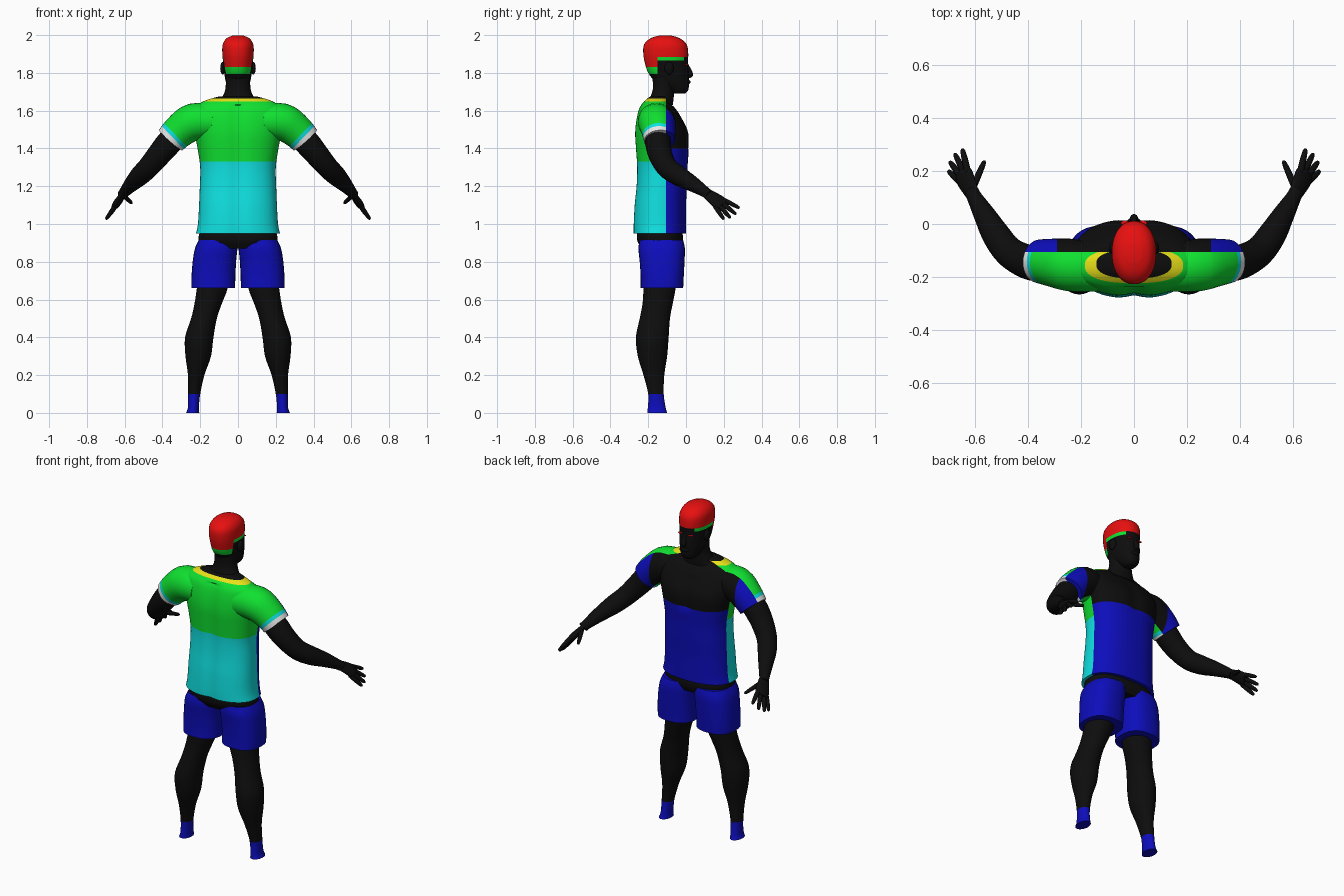
import bpy, bmesh, math
from mathutils import Vector

if "Cube" in bpy.data.objects:
    bpy.data.objects.remove(bpy.data.objects["Cube"])

COLOURS = {
    "black": (0.004, 0.004, 0.004), "blue": (0.004, 0.004, 0.5),
    "cyan": (0.005, 0.75, 0.75), "green": (0.005, 0.75, 0.03),
    "red": (0.8, 0.005, 0.005), "yellow": (0.85, 0.8, 0.01),
    "white": (0.8, 0.8, 0.8),
}
MATS = {}
for label, rgb in COLOURS.items():
    m = bpy.data.materials.new(label)
    m.use_nodes = True
    m.diffuse_color = (*rgb, 1)
    m.node_tree.nodes["Principled BSDF"].inputs["Base Color"].default_value = (*rgb, 1)
    MATS[label] = m


def smooth_rows(rows, steps):
    """Catmull-Rom interpolation of rows of numbers."""
    rows = [Vector(r) for r in rows]
    out = []
    for i in range(len(rows) - 1):
        a, b, c, d = rows[max(i - 1, 0)], rows[i], rows[i + 1], rows[min(i + 2, len(rows) - 1)]
        for k in range(steps):
            t = k / steps
            out.append(b + (c - a) * (t / 2) + (a * 2 - b * 5 + c * 4 - d) * (t * t / 2)
                       + (b * 3 - a - c * 3 + d) * (t ** 3 / 2))
    return out + [rows[-1]]


def finish(name, bm, colour, cuts=()):
    """Cut along colour borders, colour the faces and make the object."""
    for point, normal in cuts:
        bmesh.ops.bisect_plane(bm, geom=bm.verts[:] + bm.edges[:] + bm.faces[:],
                               plane_co=point, plane_no=normal)
    bmesh.ops.recalc_face_normals(bm, faces=bm.faces[:])
    slots = []
    for f in bm.faces:
        label = colour if isinstance(colour, str) else colour(f.calc_center_median())
        if label not in slots:
            slots.append(label)
        f.material_index = slots.index(label)
    mesh = bpy.data.meshes.new(name)
    bm.to_mesh(mesh)
    bm.free()
    for label in slots:
        mesh.materials.append(MATS[label])
    ob = bpy.data.objects.new(name, mesh)
    bpy.context.collection.objects.link(ob)
    bpy.ops.object.select_all(action="DESELECT")
    ob.select_set(True)
    bpy.context.view_layer.objects.active = ob
    bpy.ops.object.shade_smooth_by_angle(angle=math.radians(50))
    return ob


def skin(rings, sides, power=2.0):
    """Bridge rings given as (centre, u axis, v axis), closing both ends."""
    bm = bmesh.new()
    loops = []
    for c, u, v in rings:
        loop = []
        for k in range(sides):
            a = math.tau * k / sides
            p, q = math.cos(a), math.sin(a)
            p = math.copysign(abs(p) ** (2 / power), p)
            q = math.copysign(abs(q) ** (2 / power), q)
            loop.append(bm.verts.new(c + u * p + v * q))
        loops.append(loop)
    for lo, hi in zip(loops, loops[1:]):
        for k in range(sides):
            n = (k + 1) % sides
            bm.faces.new((lo[k], lo[n], hi[n], hi[k]))
    bm.faces.new(loops[0])
    bm.faces.new(loops[-1])
    return bm


def column(rows, side=1, sides=32, power=2.0):
    """Upright loft; each row is z, x min, x max, y back, y front."""
    return skin([(Vector((side * (r[1] + r[2]) / 2, (r[3] + r[4]) / 2, r[0])),
                  Vector(((r[2] - r[1]) / 2, 0, 0)), Vector((0, (r[4] - r[3]) / 2, 0)))
                 for r in smooth_rows(rows, 4)], sides, power)


def tube(rows, side=1, sides=16, wide=(0, 1, 0), flat=1.0):
    """Loft along a path; each row is x, y, z, radius."""
    pts = smooth_rows(rows, 4)
    rings = []
    for i, p in enumerate(pts):
        t = (pts[min(i + 1, len(pts) - 1)] - pts[max(i - 1, 0)]).to_3d().normalized()
        w = Vector(wide)
        u = (w - t * w.dot(t)).normalized()
        rings.append((p.to_3d(), u * p[3], t.cross(u) * p[3] * flat))
    bm = skin(rings, sides)
    for v in bm.verts:
        v.co.x *= side
    return bm


def ball(name, centre, size, colour):
    bm = bmesh.new()
    bmesh.ops.create_uvsphere(bm, u_segments=16, v_segments=10, radius=1)
    for v in bm.verts:
        v.co = Vector(a * b + c for a, b, c in zip(v.co, size, centre))
    return finish(name, bm, colour)


def level(z):
    return ((0, 0, z), (0, 0, 1))


def depth(y):
    return ((0, y, 0), (0, 1, 0))


SEAM = -0.105


# Shirt body
def shirt_colour(c):
    if c.z > 1.664:
        return "black"
    if c.y > SEAM:
        return "black" if c.z > 1.4 else "blue"
    if c.z > 1.648:
        return "yellow"
    return "green" if c.z > 1.33 else "cyan"


body = [(0.95, .222, -.28, .0), (1.0, .212, -.28, .0), (1.1, .206, -.275, .0),
        (1.2, .202, -.265, .005), (1.3, .2, -.262, .008), (1.4, .214, -.268, .015),
        (1.48, .23, -.272, .015), (1.55, .24, -.265, -.015), (1.61, .23, -.25, -.055),
        (1.64, .2, -.23, -.085), (1.66, .155, -.21, -.095), (1.675, .1, -.19, -.1)]
bm = column([(z, -w, w, b, f) for z, w, b, f in body], sides=64, power=2.4)
for v in bm.verts:  # spine and breastbone grooves
    groove = math.exp(-(v.co.x / 0.035) ** 2)
    if v.co.y < -0.2 and v.co.z < 1.63:
        v.co.y += 0.012 * groove
    elif v.co.y > -0.03 and v.co.z > 1.38:
        v.co.y -= 0.012 * groove
finish("shirt_body", bm, shirt_colour,
       [level(1.33), level(1.4), level(1.648), level(1.664), depth(SEAM)])

# Neck and hips
finish("neck", column([(1.63, -.12, .12, -.21, -.07), (1.67, -.085, .085, -.19, -.065),
                       (1.72, -.066, .066, -.175, -.06), (1.8, -.066, .066, -.18, -.05)]), "black")
finish("hips", column([(.87, -.19, .19, -.235, -.03), (.92, -.21, .21, -.26, -.015),
                       (1.0, -.19, .19, -.25, -.03)], power=2.5), "black")


# Head with short hair and a trimmed hairline
def head_colour(c):
    edge = 1.885 if c.y > -0.15 else 1.83
    if c.z > edge:
        return "red"
    low = 1.865 if c.y > -0.15 else 1.795
    return "green" if c.z > low and c.y < -0.01 else "black"


skull = [(1.69, .03, -.07, -.005), (1.71, .048, -.1, .012), (1.75, .064, -.16, .016),
         (1.8, .073, -.2, .015), (1.85, .078, -.217, .01), (1.9, .083, -.226, .012),
         (1.95, .081, -.222, .004), (1.982, .062, -.19, -.03), (1.997, .03, -.145, -.075)]
finish("head", column([(z, -w, w, b, f) for z, w, b, f in skull], sides=40, power=2.2), head_colour,
       [level(z) for z in (1.795, 1.83, 1.865, 1.885)] + [depth(-.15), depth(-.01)])
finish("nose", tube([(0, .005, 1.845, .007), (0, .018, 1.81, .012), (0, .022, 1.79, .015),
                     (0, .01, 1.778, .008)], wide=(1, 0, 0)), "black")
ball("lips", (0, .012, 1.752), (.025, .012, .012), "black")


# Sleeve: front and back panels with a two-tone cuff
def sleeve_colour(c):
    along = abs(c.x) * .72 - c.z * .69
    if c.y > SEAM:
        return "blue" if abs(c.x) > .29 else "black"
    if along > -.757:
        return "white"
    return "cyan" if along > -.777 else "green"


for side, label in ((1, "left"), (-1, "right")):
    cuts = [depth(SEAM), ((side * .29, 0, 0), (1, 0, 0))]
    for reach in (-.757, -.777):
        n = Vector((side * .72, 0, -.69))
        cuts.append((n * reach / n.length_squared, n))
    finish(label + "_sleeve",
           tube([(.13, -.165, 1.54, .09), (.235, -.155, 1.54, .099), (.31, -.145, 1.492, .09),
                 (.357, -.14, 1.443, .082)], side, 32), sleeve_colour, cuts)

    # Arm and open hand
    finish(label + "_arm",
           tube([(.33, -.15, 1.47, .066), (.37, -.148, 1.425, .068), (.42, -.135, 1.365, .063),
                 (.475, -.1, 1.3, .057), (.52, -.04, 1.255, .053), (.56, .03, 1.215, .042),
                 (.6, .1, 1.17, .029), (.61, .12, 1.155, .028)], side, 24), "black")
    spread = (.055, -.08, -.05)
    finish(label + "_palm",
           tube([(.6, .095, 1.172, .027), (.618, .135, 1.145, .037), (.637, .175, 1.115, .044),
                 (.645, .195, 1.1, .038)], side, 16, spread, .45), "black")
    fingers = {"index": ((.628, .205, 1.125), (.646, .283, 1.085)),
               "middle": ((.64, .195, 1.108), (.675, .265, 1.052)),
               "ring": ((.652, .18, 1.094), (.694, .235, 1.032)),
               "little": ((.656, .16, 1.085), (.699, .2, 1.025)),
               "thumb": ((.605, .14, 1.15), (.562, .238, 1.11))}
    for finger, (root, tip) in fingers.items():
        a, b = Vector(root), Vector(tip)
        rows = [(*a.lerp(b, t), r) for t, r in ((-.15, .013), (.5, .012), (.9, .009), (1, .004))]
        finish(f"{label}_{finger}_finger", tube(rows, side, 10), "black")

    # Leg with sock, and shorts
    finish(label + "_leg",
           column([(.0, .205, .275, -.205, -.1), (.03, .207, .265, -.202, -.108),
                   (.1, .2, .265, -.2, -.118), (.2, .178, .265, -.225, -.115),
                   (.3, .143, .278, -.255, -.1), (.4, .13, .28, -.265, -.092),
                   (.5, .112, .248, -.245, -.085), (.58, .085, .23, -.23, -.07),
                   (.66, .055, .218, -.225, -.055), (.8, .03, .2, -.22, -.04)], side),
           lambda c: "blue" if c.z < .1 else "black", [level(.1)])
    finish(label + "_shorts",
           column([(.66, .015, .246, -.24, -.015), (.72, .014, .246, -.24, -.012),
                   (.8, .01, .24, -.245, -.008), (.87, .003, .228, -.252, -.006),
                   (.915, .0, .208, -.245, -.015)], side, power=2.5), "blue")

    # Ear and eye
    ball(label + "_ear", (side * .08, -.09, 1.825), (.014, .025, .034), "black")
    ball(label + "_eye", (side * .034, .004, 1.843), (.016, .009, .004), "red")
